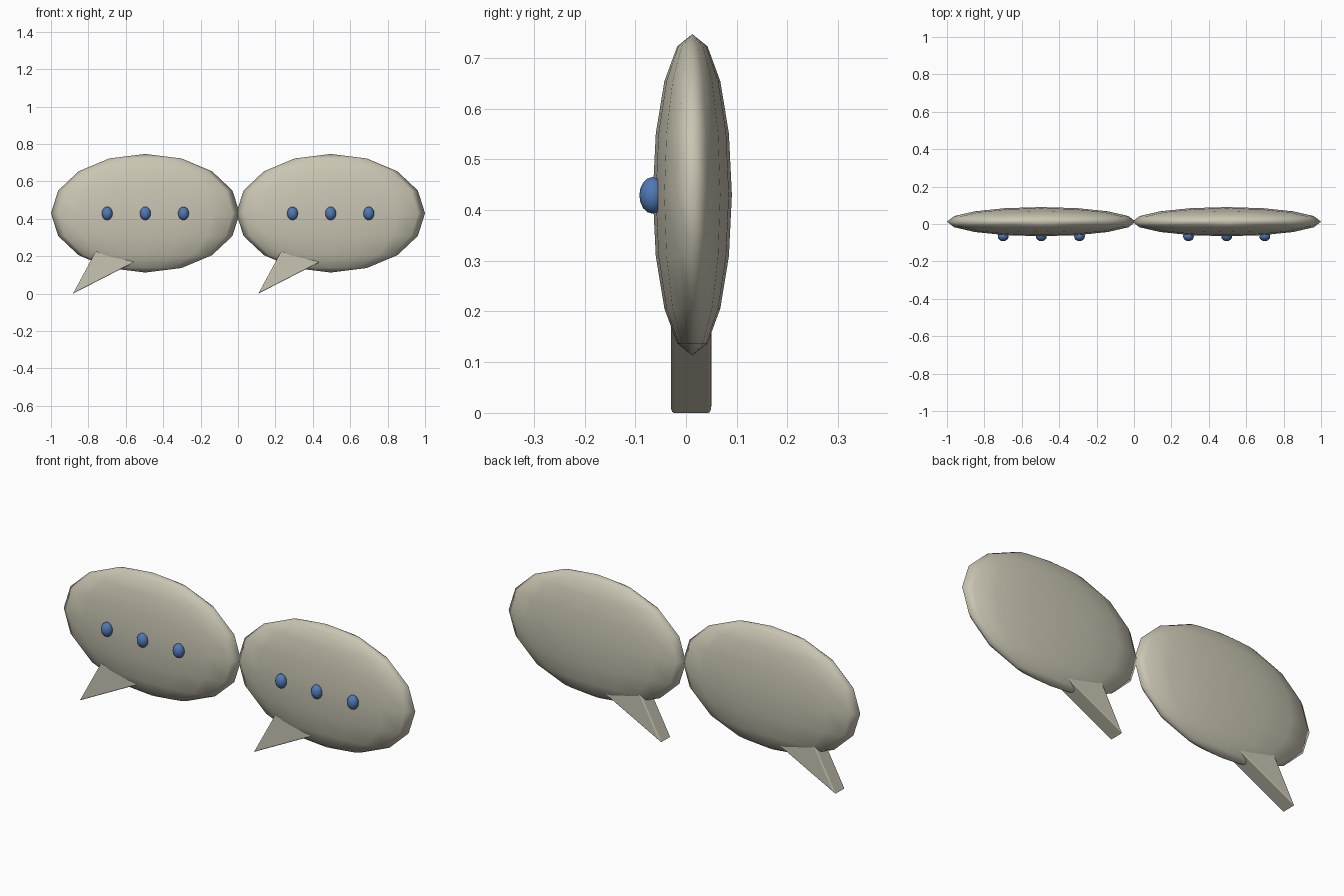
import bpy, bmesh
from mathutils import Matrix

if "Cube" in bpy.data.objects:
    bpy.data.objects.remove(bpy.data.objects["Cube"])


def material(name, rgb):
    m = bpy.data.materials.new(name)
    m.diffuse_color = (*rgb, 1)
    m.use_nodes = True
    m.node_tree.nodes["Principled BSDF"].inputs["Base Color"].default_value = m.diffuse_color
    return m


CREAM = material("warm cream", (0.59, 0.56, 0.45))
BLUE = material("dot blue", (0.08, 0.19, 0.46))


def add_object(name, bm, mat, smooth=True):
    mesh = bpy.data.meshes.new(name)
    for f in bm.faces:
        f.smooth = smooth
    bm.to_mesh(mesh)
    bm.free()
    ob = bpy.data.objects.new(name, mesh)
    bpy.context.collection.objects.link(ob)
    mesh.materials.append(mat)
    return ob


def ellipsoid(name, centre, radii, segments, rings, mat):
    bm = bmesh.new()
    bmesh.ops.create_uvsphere(
        bm, u_segments=segments, v_segments=rings, radius=1,
        matrix=Matrix.Translation(centre) @ Matrix.Diagonal((*radii, 1)))
    return add_object(name, bm, mat)


def tail(name, cx):
    # Triangular wedge, extruded through the bubble with rounded rims
    bm = bmesh.new()
    profile = [(-0.387, 0.0), (-0.263, 0.229), (-0.056, 0.170)]
    face = bm.faces.new([bm.verts.new((cx + x, -0.03, z)) for x, z in profile])
    ext = bmesh.ops.extrude_face_region(bm, geom=[face])["geom"]
    bmesh.ops.translate(bm, vec=(0, 0.08, 0),
                        verts=[g for g in ext if isinstance(g, bmesh.types.BMVert)])
    if not any(len(e.link_faces) == 1 for e in bm.edges):
        bmesh.ops.recalc_face_normals(bm, faces=bm.faces)
    rims = [e for e in bm.edges if abs(e.verts[0].co.y - e.verts[1].co.y) < 1e-5]
    bmesh.ops.bevel(bm, geom=rims, offset=0.006, segments=3, profile=0.5,
                    affect='EDGES')
    bmesh.ops.recalc_face_normals(bm, faces=bm.faces)
    return add_object(name, bm, CREAM, smooth=False)


for side, cx in (("left", -0.4955), ("right", 0.4955)):
    # Flattened oval speech bubble
    ellipsoid(f"{side}_bubble", (cx, 0.0125, 0.43), (0.5045, 0.078, 0.317),
              16, 8, CREAM)
    # Pointed tail
    tail(f"{side}_tail", cx)
    # Row of three dots on the front
    for i in (-1, 0, 1):
        ellipsoid(f"{side}_dot_{i + 2}", (cx + i * 0.204, -0.066, 0.429),
                  (0.029, 0.026, 0.036), 16, 8, BLUE)
